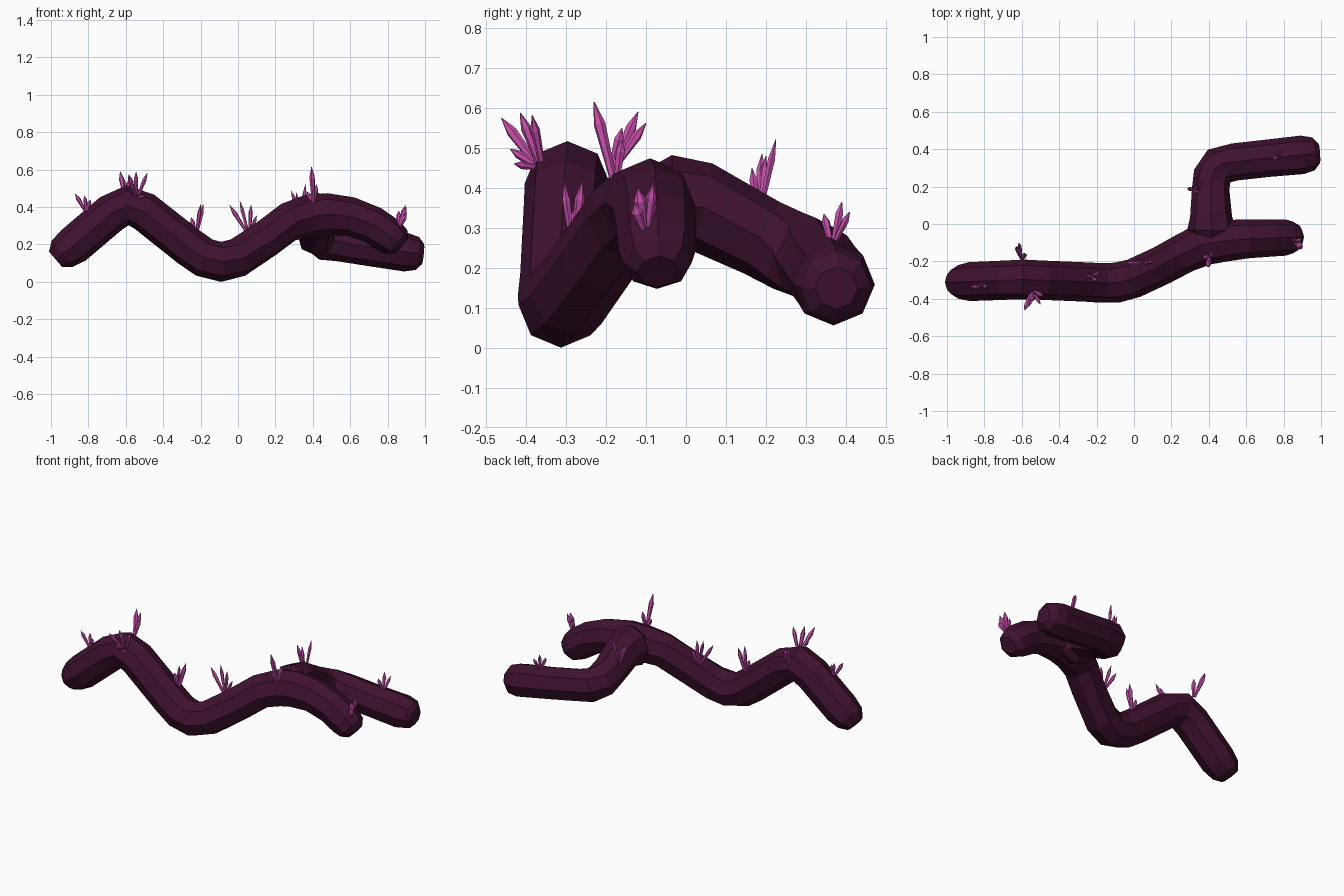
import bpy, bmesh
from math import cos, sin, pi
from mathutils import Vector


def material(name, rgb):
    m = bpy.data.materials.new(name)
    m.diffuse_color = (*rgb, 1)
    return m


def make_object(name, bm, mat):
    bmesh.ops.recalc_face_normals(bm, faces=bm.faces)
    me = bpy.data.meshes.new(name)
    bm.to_mesh(me)
    bm.free()
    me.materials.append(mat)
    ob = bpy.data.objects.new(name, me)
    bpy.context.collection.objects.link(ob)
    return ob


def sweep(bm, stations, sides):
    """Loft rings along (x, y, z, radius) stations and close both ends."""
    pts = [Vector(s[:3]) for s in stations]
    rings = []
    for i, p in enumerate(pts):
        a, b = pts[max(i - 1, 0)], pts[min(i + 1, len(pts) - 1)]
        t_in = (p - a).normalized() if i else Vector()
        t_out = (b - p).normalized() if i < len(pts) - 1 else Vector()
        t = (t_in + t_out).normalized()
        ref = Vector((0, 0, 1)) if abs(t.z) < 0.97 else Vector((1, 0, 0))
        side = t.cross(ref).normalized()
        up = side.cross(t)
        r = stations[i][3]
        rings.append([bm.verts.new(p + r * (cos(2 * pi * k / sides) * up
                                            + sin(2 * pi * k / sides) * side))
                      for k in range(sides)])
    for r0, r1 in zip(rings, rings[1:]):
        for k in range(sides):
            j = (k + 1) % sides
            bm.faces.new((r0[k], r0[j], r1[j], r1[k]))
    bm.faces.new(rings[0])
    bm.faces.new(rings[-1])


bark = material("bark", (0.05, 0.006, 0.029))
crystal = material("crystal", (0.60, 0.08, 0.42))

# Main root, left end to front right tip
main = [
    (-0.975, -0.31, 0.12, 0.055), (-0.94, -0.31, 0.15, 0.09),
    (-0.88, -0.308, 0.195, 0.104), (-0.68, -0.30, 0.365, 0.105),
    (-0.59, -0.297, 0.41, 0.107), (-0.50, -0.30, 0.375, 0.105),
    (-0.26, -0.31, 0.185, 0.105), (-0.18, -0.315, 0.13, 0.106),
    (-0.09, -0.313, 0.107, 0.107), (0.0, -0.29, 0.13, 0.105),
    (0.15, -0.22, 0.23, 0.104), (0.27, -0.155, 0.32, 0.106),
    (0.38, -0.105, 0.352, 0.115), (0.48, -0.09, 0.362, 0.112),
    (0.60, -0.08, 0.35, 0.104), (0.72, -0.075, 0.305, 0.10),
    (0.81, -0.072, 0.245, 0.097), (0.85, -0.071, 0.212, 0.085),
    (0.875, -0.07, 0.19, 0.052)]
bm = bmesh.new()
sweep(bm, main, 8)
root = make_object("root", bm, bark)

# Rear branch with its sharp bend
branch = [
    (0.41, -0.11, 0.345, 0.09), (0.415, -0.03, 0.352, 0.13),
    (0.412, 0.04, 0.352, 0.112), (0.41, 0.19, 0.275, 0.10),
    (0.418, 0.255, 0.243, 0.103), (0.455, 0.31, 0.222, 0.106),
    (0.54, 0.332, 0.21, 0.10), (0.72, 0.352, 0.182, 0.10),
    (0.90, 0.37, 0.158, 0.103), (0.96, 0.375, 0.152, 0.088),
    (0.99, 0.377, 0.149, 0.053)]
bm = bmesh.new()
sweep(bm, branch, 8)
limb = make_object("rear_branch", bm, bark)

# Merge the branch into the root
mod = root.modifiers.new("merge", 'BOOLEAN')
mod.operation = 'UNION'
mod.solver = 'EXACT'
mod.object = limb
dg = bpy.context.evaluated_depsgraph_get()
merged = bpy.data.meshes.new_from_object(root.evaluated_get(dg))
if len(merged.polygons) > 150:
    root.modifiers.clear()
    root.data = merged
    bpy.data.objects.remove(limb)
else:
    root.modifiers.clear()

# Crystal clusters: base point, shard radius, shard tips
clusters = [
    ((-0.81, -0.33, 0.38), 0.012,
     [(-0.87, -0.34, 0.47), (-0.82, -0.32, 0.462), (-0.79, -0.335, 0.44)]),
    ((-0.60, -0.19, 0.45), 0.014,
     [(-0.63, -0.12, 0.59), (-0.615, -0.10, 0.562), (-0.58, -0.16, 0.55)]),
    ((-0.545, -0.355, 0.45), 0.014,
     [(-0.585, -0.462, 0.575), (-0.485, -0.385, 0.582),
      (-0.545, -0.415, 0.588), (-0.56, -0.44, 0.497), (-0.50, -0.43, 0.46)]),
    ((-0.225, -0.283, 0.26), 0.013,
     [(-0.185, -0.26, 0.415), (-0.20, -0.305, 0.413), (-0.25, -0.28, 0.345)]),
    ((0.06, -0.21, 0.265), 0.012,
     [(-0.045, -0.21, 0.41), (0.01, -0.19, 0.432),
      (0.07, -0.21, 0.412), (0.10, -0.20, 0.355)]),
    ((0.405, -0.175, 0.42), 0.015,
     [(0.393, -0.23, 0.615), (0.42, -0.16, 0.52), (0.37, -0.18, 0.48)]),
    ((0.345, 0.18, 0.34), 0.012,
     [(0.285, 0.19, 0.485), (0.36, 0.225, 0.522),
      (0.32, 0.165, 0.45), (0.31, 0.20, 0.48)]),
    ((0.855, -0.10, 0.29), 0.016,
     [(0.90, -0.12, 0.40), (0.895, -0.082, 0.41),
      (0.90, -0.13, 0.36), (0.86, -0.08, 0.38)]),
    ((0.77, 0.365, 0.26), 0.011,
     [(0.76, 0.39, 0.365), (0.79, 0.41, 0.34), (0.745, 0.345, 0.335)])]

for n, (base, radius, tips) in enumerate(clusters, 1):
    bm = bmesh.new()
    b = Vector(base)
    for i, tip in enumerate(tips):
        t = Vector(tip)
        start = b + Vector((t.x - b.x, t.y - b.y, 0)) * 0.12
        r = radius * (1, 0.85, 0.95, 0.8, 0.75)[i]
        sweep(bm, [(*start, r * 0.6), (*start.lerp(t, 0.72), r),
                   (*t, r * 0.08)], 6)
    make_object(f"crystal_cluster_{n}", bm, crystal)
